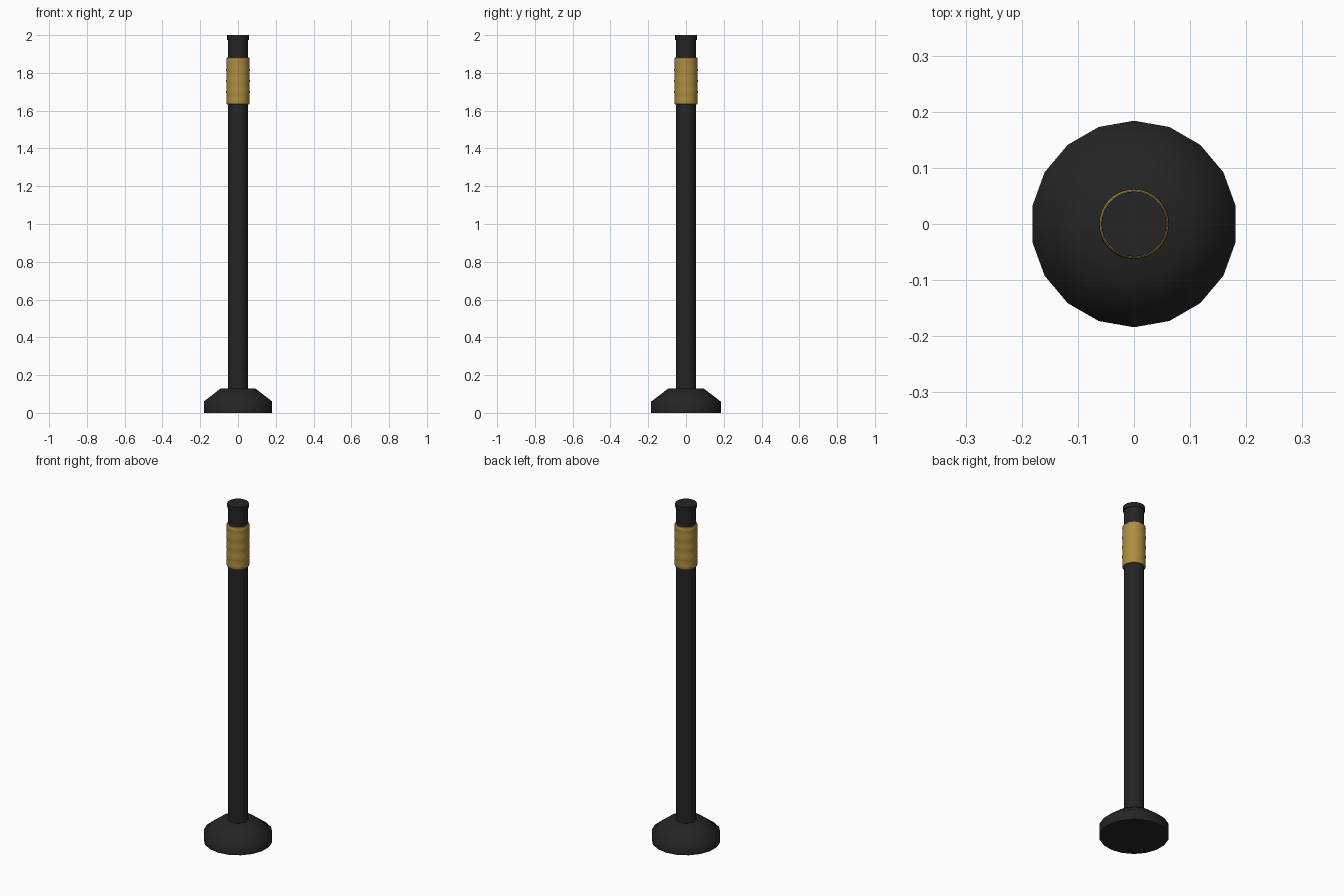
import bpy, math

if "Cube" in bpy.data.objects:
    bpy.data.objects.remove(bpy.data.objects["Cube"])


def material(name, rgb):
    m = bpy.data.materials.new(name)
    m.diffuse_color = (*rgb, 1.0)
    m.use_nodes = True
    m.node_tree.nodes["Principled BSDF"].inputs["Base Color"].default_value = m.diffuse_color
    return m


black = material("matte_black", (0.018, 0.018, 0.018))
brass = material("brass", (0.42, 0.265, 0.05))


def lathe(name, profile, sides, mat, angle=40):
    """Closed turned solid from (radius, height) points, with a vertex on +y."""
    verts, faces = [], []
    for r, z in profile:
        for i in range(sides):
            a = math.pi / 2 + 2 * math.pi * i / sides
            verts.append((r * math.cos(a), r * math.sin(a), z))
    for k in range(len(profile) - 1):
        for i in range(sides):
            j = (i + 1) % sides
            faces.append((k * sides + i, k * sides + j,
                          (k + 1) * sides + j, (k + 1) * sides + i))
    faces.append(tuple(reversed(range(sides))))
    faces.append(tuple(range(len(verts) - sides, len(verts))))
    me = bpy.data.meshes.new(name)
    me.from_pydata(verts, [], faces)
    me.materials.append(mat)
    ob = bpy.data.objects.new(name, me)
    bpy.context.collection.objects.link(ob)
    bpy.ops.object.select_all(action='DESELECT')
    ob.select_set(True)
    bpy.context.view_layer.objects.active = ob
    bpy.ops.object.shade_smooth_by_angle(angle=math.radians(angle))
    return ob


# Weighted foot with sloped shoulder
lathe("base", [(0.184, 0), (0.184, 0.06), (0.095, 0.128)], 18, black, 60)

# Upright pole
lathe("pole", [(0.053, 0.12), (0.053, 1.985)], 32, black)

# Top cap
lathe("cap", [(0.057, 1.975), (0.058, 1.98), (0.058, 2.0)], 32, black)

# Brass sleeve: rounded ends and faint ridges
sleeve = [(0.052, 1.632), (0.059, 1.634), (0.062, 1.641)]
for i in range(1, 16):
    z = 1.641 + 0.232 * i / 16
    sleeve.append((0.0615 + 0.0012 * math.cos(i * math.pi / 2), z))
sleeve += [(0.062, 1.873), (0.059, 1.880), (0.052, 1.882)]
lathe("sleeve", sleeve, 36, brass)
